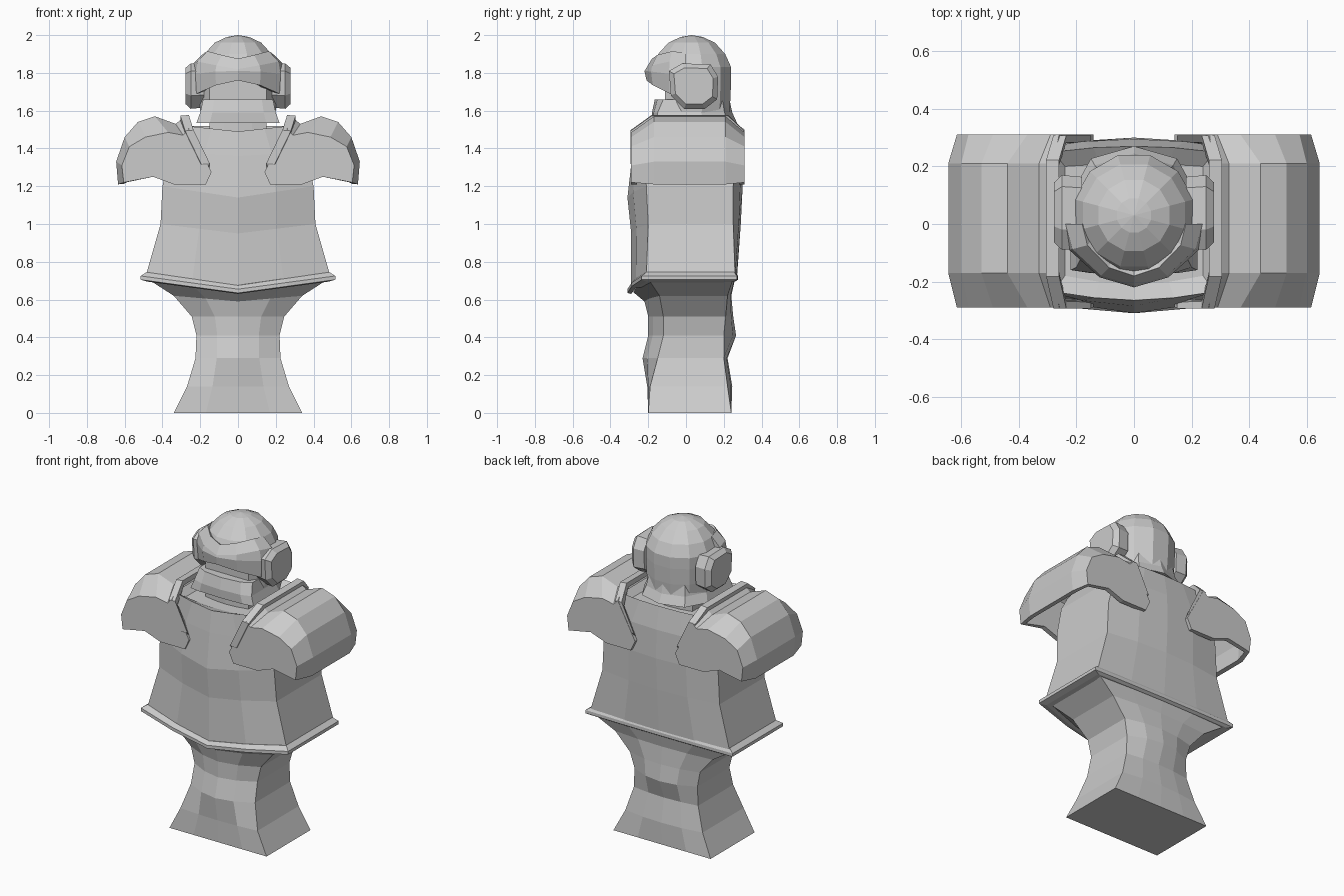
import bpy, bmesh, math

if "Cube" in bpy.data.objects:
    bpy.data.objects.remove(bpy.data.objects["Cube"])


def make(name, verts, faces, mirror=False, shell=0.0):
    """Mesh object from points and faces, flat shaded, optionally mirrored or thickened."""
    mesh = bpy.data.meshes.new(name)
    mesh.from_pydata(verts, [], faces)
    bm = bmesh.new()
    bm.from_mesh(mesh)
    bmesh.ops.remove_doubles(bm, verts=bm.verts, dist=0.0005)
    bmesh.ops.recalc_face_normals(bm, faces=bm.faces)
    bm.to_mesh(mesh)
    bm.free()
    ob = bpy.data.objects.new(name, mesh)
    bpy.context.collection.objects.link(ob)
    if shell:
        mod = ob.modifiers.new("Shell", 'SOLIDIFY')
        mod.thickness = shell
        mod.offset = -1
    if mirror:
        ob.modifiers.new("Mirror", 'MIRROR').use_clip = False
    return ob


def loft(name, rings, closed=True, caps=True, **kw):
    """Bridge rings that all have the same number of points."""
    n = len(rings[0])
    verts = [p for r in rings for p in r]
    faces = []
    for i in range(len(rings) - 1):
        for j in range(n if closed else n - 1):
            k = (j + 1) % n
            faces.append((i*n + j, i*n + k, (i+1)*n + k, (i+1)*n + j))
    if caps:
        faces.append(tuple(range(n)))
        faces.append(tuple(range((len(rings)-1)*n, len(rings)*n)))
    return make(name, verts, faces, **kw)


def section(z, hw, fc, fs, bs, bc, dip=0.0, mid=0.5):
    """Ten-sided body section: half width, front centre/side y, back side/centre y."""
    half = [(0, fc, z - dip),
            (mid*hw, fs + (fc - fs)*0.7, z - dip*mid),
            (hw, fs, z), (hw, bs, z),
            (mid*hw, bs + (bc - bs)*0.75, z),
            (0, bc, z)]
    return half + [(-x, y, h) for x, y, h in half[4:0:-1]]


# Pedestal with waisted sides
loft("pedestal", [section(*r) for r in [
    (0.00, .34, -.20, -.20, .24, .24),
    (0.14, .27, -.205, -.19, .22, .245),
    (0.29, .225, -.23, -.15, .20, .22),
    (0.41, .22, -.20, -.12, .20, .265),
    (0.51, .245, -.20, -.12, .21, .25),
    (0.62, .34, -.22, -.14, .22, .24, .03),
    (0.71, .48, -.28, -.20, .25, .26, .07)]])

# Torso flaring to the hem, with a sunken collar
loft("torso", [section(*r) for r in [
    (0.72, .49, -.29, -.21, .26, .27, .08),
    (1.00, .41, -.29, -.20, .25, .29, .05),
    (1.20, .40, -.31, -.21, .25, .30, .06),
    (1.38, .36, -.285, -.22, .26, .295, .02),
    (1.52, .28, -.265, -.235, .25, .27, .03),
    (1.48, .24, -.21, -.18, .20, .21)]])

# Hem rim
loft("hem", [section(*r) for r in [
    (0.695, .48, -.29, -.21, .255, .26, .065),
    (0.705, .515, -.31, -.235, .27, .275, .07),
    (0.725, .515, -.31, -.235, .27, .275, .07),
    (0.745, .485, -.29, -.21, .255, .265, .07)]])

# Shoulder guards: hollow arches with front and back flaps
arch = [(.28, 1.57), (.33, 1.53), (.44, 1.57), (.53, 1.54),
        (.60, 1.46), (.645, 1.33), (.635, 1.21)]
edge = [(.26, 1.50), (.29, 1.47), (.37, 1.485), (.49, 1.46),
        (.575, 1.41), (.615, 1.31), (.605, 1.22)]
lower = [(.45, 1.25), (.34, 1.21), (.17, 1.21), (.14, 1.275)]


def at_y(points, y):
    return [(x, y, z) for x, z in points]


profiles = [at_y(edge, -.29), at_y(arch, -.17), at_y(arch, .21), at_y(edge, .31)]
verts = [p for r in profiles for p in r]
n = len(edge)
faces = [(i*n + j, i*n + j + 1, (i+1)*n + j + 1, (i+1)*n + j)
         for i in range(3) for j in range(n - 1)]
for start, y in ((0, -.29), (3*n, .31)):
    base = len(verts)
    verts += at_y(lower, y)
    faces.append(tuple(range(start, start + n)) + tuple(range(base, base + 4)))
make("shoulder_guard", verts, faces, mirror=True, shell=.03)

# Raised strip along the inner edge of each guard, running down the front and back
path = [(.165, -.29, 1.31), (.25, -.29, 1.485), (.275, -.18, 1.565),
        (.275, .22, 1.565), (.25, .305, 1.485), (.165, .305, 1.31)]
loft("shoulder_strip", [[(x - .015, y*1.01, z + .012), (x + .03, y*1.01, z + .008),
                         (x + .03, y*.93, z - .03), (x - .015, y*.93, z - .02)]
                        for x, y, z in path], mirror=True)

# Neck
loft("neck", [section(z, .15, -.13, -.11, .15, .17) for z in (1.47, 1.58)])

# Chin guard, squared in front and rounded behind
loft("chin_guard", [section(*r, 0, .68) for r in [
    (1.535, .22, -.175, -.16, .10, .27),
    (1.59, .20, -.18, -.15, .08, .245),
    (1.66, .185, -.165, -.12, .08, .23)]])

# Head dome with the face cut back below the brow
rings = []
for z, r in [(1.57, .20), (1.66, .208), (1.76, .212), (1.83, .212),
             (1.90, .18), (1.96, .125), (1.99, .06), (2.0, .001)]:
    ring = []
    for k in range(12):
        a = math.tau * (k + .5) / 12
        y = .03 + r * 1.02 * math.sin(a)
        ring.append((r * 1.02 * math.cos(a), max(y, -.11) if z < 1.8 else y, z))
    rings.append(ring)
loft("head", rings)

# Visor band wrapped round the brow: x, y, lower z, upper z
half = [(.25, .0, 1.70, 1.85), (.225, -.09, 1.69, 1.86),
        (.12, -.185, 1.735, 1.84), (0, -.22, 1.76, 1.82)]
arc = half + [(-x, y, lo, hi) for x, y, lo, hi in half[2::-1]]
loft("visor", [[(x*.97, y*.95, lo), (x, y, (lo + hi)/2 + .02), (x*.95, y*.97, hi),
                (x*.72, y*.82, hi + .055), (x*.6, y*.4, hi), (x*.6, y*.4, lo + .02)]
               for x, y, lo, hi in arc])

# Ear cups
cup = [(-.09, 1.81), (-.02, 1.85), (.13, 1.845), (.17, 1.78),
       (.165, 1.66), (.10, 1.61), (-.01, 1.61), (-.08, 1.68)]
loft("ear_cup", [[(x, .04 + (y - .04)*s, 1.735 + (z - 1.735)*s) for y, z in cup]
                 for x, s in ((.18, .95), (.25, 1.0), (.278, .8))], mirror=True)
